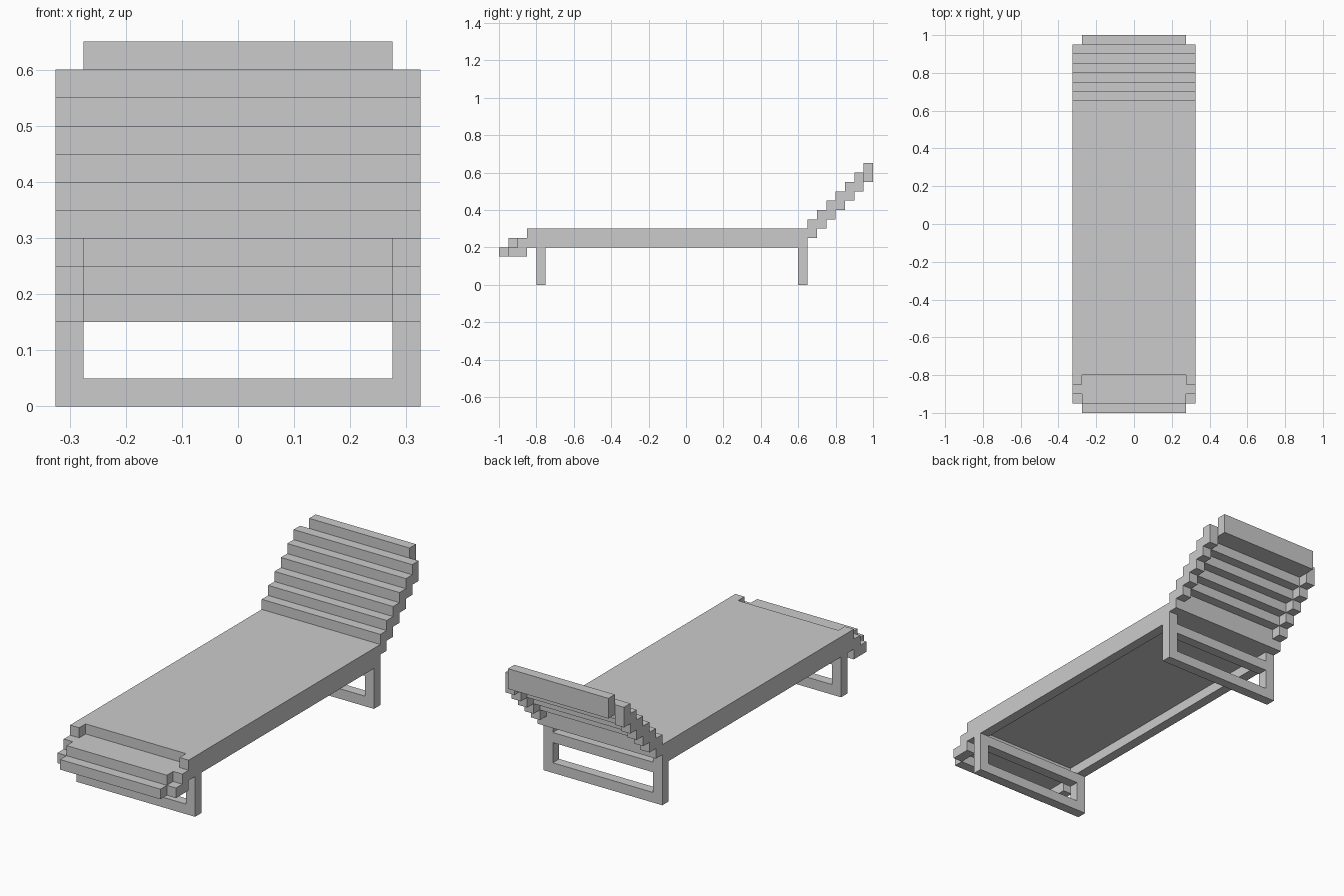
import bpy
import bmesh

if "Cube" in bpy.data.objects:
    bpy.data.objects.remove(bpy.data.objects["Cube"])

S = 0.05           # basic step of the stepped design
IN, OUT = 0.275, 0.325


def prism(name, profile, x0, x1):
    """Extrude a (y, z) outline along x."""
    bm = bmesh.new()
    face = bm.faces.new([bm.verts.new((x0, y, z)) for y, z in profile])
    ext = bmesh.ops.extrude_face_region(bm, geom=[face])
    verts = [g for g in ext["geom"] if isinstance(g, bmesh.types.BMVert)]
    bmesh.ops.translate(bm, verts=verts, vec=(x1 - x0, 0, 0))
    bmesh.ops.recalc_face_normals(bm, faces=bm.faces)
    mesh = bpy.data.meshes.new(name)
    bm.to_mesh(mesh)
    bm.free()
    ob = bpy.data.objects.new(name, mesh)
    bpy.context.collection.objects.link(ob)
    return ob


def box(name, x0, x1, y0, y1, z0, z1):
    return prism(name, [(y0, z0), (y1, z0), (y1, z1), (y0, z1)], x0, x1)


def mirror_x(ob):
    mod = ob.modifiers.new("Mirror", 'MIRROR')
    mod.use_axis[0] = True


# Side rails: stepped down at the foot, climbing as stairs at the head
lower = [(-0.95, 0.15), (-0.85, 0.15), (-0.85, 0.2), (0.65, 0.2)]
upper = [(-0.95, 0.2), (-0.9, 0.2), (-0.9, 0.25), (-0.85, 0.25), (-0.85, 0.3), (0.65, 0.3)]
for i in range(6):
    y, z = 0.65 + S * i, 0.25 + S * i
    lower += [(y, z), (y + S, z)]
    upper += [(y, z + 2 * S), (y + S, z + 2 * S)]
mirror_x(prism("side_rail", lower + upper[::-1], IN, OUT))

# Lying surface between the rails, with the lowered foot end
box("deck", -IN, IN, -0.8, 0.65, 0.25, 0.3)
box("foot_panel", -IN, IN, -0.95, -0.8, 0.2, 0.25)
box("foot_lip", -IN, IN, -1.0, -0.95, 0.15, 0.2)

# Backrest slats between the rails; first and last are full height
for i in range(7):
    y, z = 0.65 + S * i, 0.25 + S * i
    bottom = z if i in (0, 6) else z + S
    box(f"backrest_slat_{i + 1}", -IN, IN, y, y + S, bottom, z + 2 * S)

# Rectangular leg frames
for name, y in (("foot", -0.8), ("head", 0.6)):
    mirror_x(box(f"{name}_leg_post", IN, OUT, y, y + S, 0, 0.2))
    for part, z in (("floor_bar", 0.0), ("top_bar", 0.15)):
        box(f"{name}_leg_{part}", -IN, IN, y, y + S, z, z + S)
